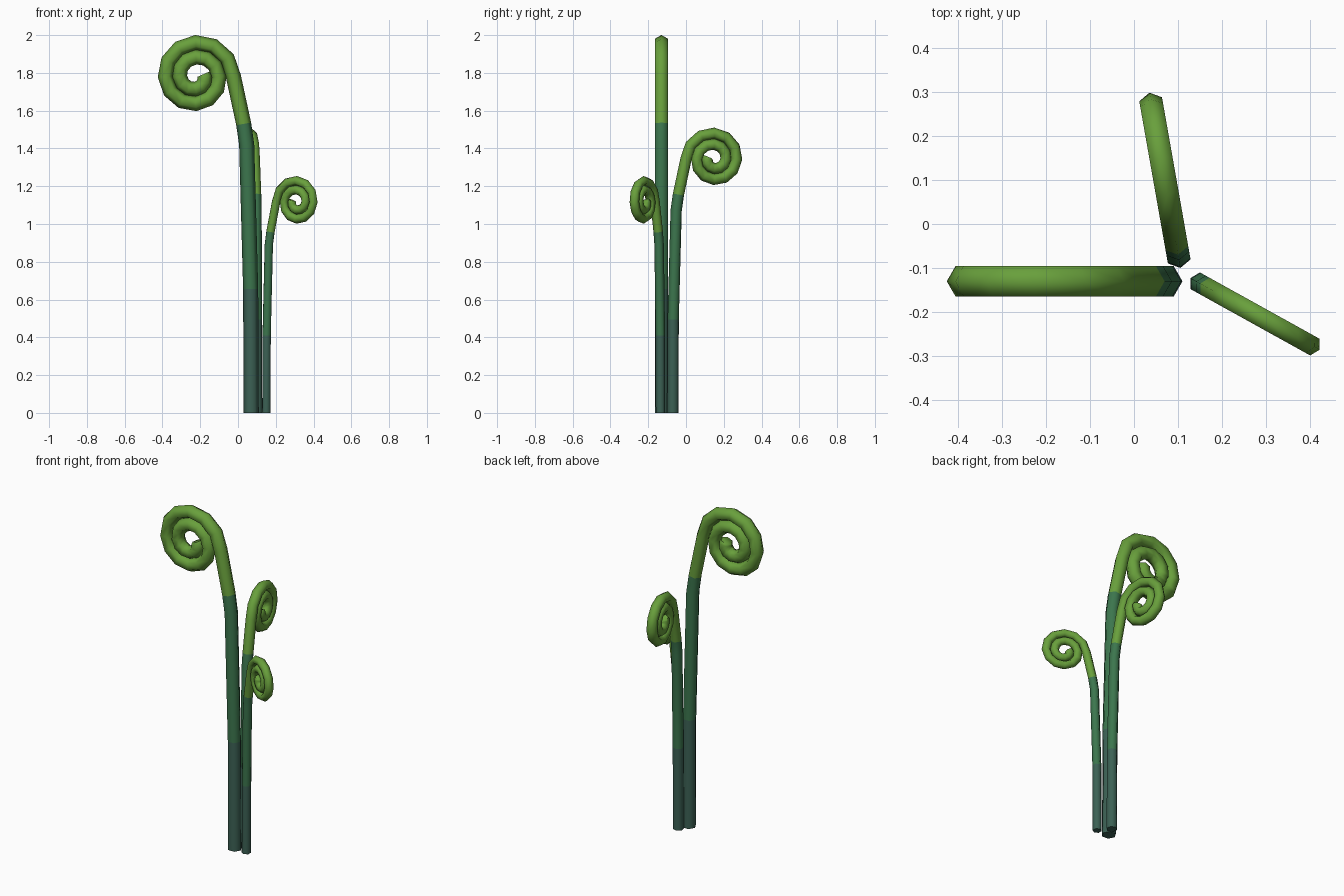
import bpy, bmesh, math
from mathutils import Vector

if "Cube" in bpy.data.objects:
    bpy.data.objects.remove(bpy.data.objects["Cube"])


def material(name, rgb):
    m = bpy.data.materials.new(name)
    m.diffuse_color = (*rgb, 1)
    m.use_nodes = True
    m.node_tree.nodes["Principled BSDF"].inputs["Base Color"].default_value = m.diffuse_color
    return m


MATS = [material("base dark green", (0.045, 0.12, 0.09)),
        material("stem green", (0.045, 0.18, 0.075)),
        material("curl light green", (0.14, 0.35, 0.045))]

# Stem points as (outward, height), then an Archimedean spiral of 30 degree steps
STEM = [(0, 0), (0.003, 0.655), (0.024, 1.42), (0.04, 1.53)]
CENTRE = (0.2935, 1.78)
SIDES = 6


def frond_path():
    pts = [Vector(p) for p in STEM]
    for deg in list(range(0, 721, 30)) + [738]:
        a = math.radians(deg)
        r = 0.1995 - 0.019 * deg / 90
        pts.append(Vector((CENTRE[0] - r * math.cos(a),
                           CENTRE[1] + r * math.sin(a))))
    return pts


def build_frond(name, base, azimuth, scale):
    pts = frond_path()
    az = math.radians(azimuth)
    out = Vector((math.cos(az), math.sin(az), 0))
    side = Vector((-math.sin(az), math.cos(az), 0))
    origin = Vector((*base, 0))
    bm = bmesh.new()
    rings = []
    for i, p in enumerate(pts):
        before = (p - pts[i - 1]).normalized() if i else Vector((0, 1))
        after = (pts[i + 1] - p).normalized() if i + 1 < len(pts) else before
        t = (before + after).normalized()
        if i == 0:
            t = Vector((0, 1))
        n = Vector((t.y, -t.x))          # in-plane normal of the path
        rad = 0.04 if i < len(pts) - 1 else 0.034
        ring = []
        for k in range(SIDES):
            a = 2 * math.pi * k / SIDES
            q = p + n * (rad * math.cos(a))
            pos = out * q.x + side * (rad * math.sin(a)) + Vector((0, 0, q.y))
            ring.append(bm.verts.new(origin + pos * scale))
        rings.append(ring)
    # Tube walls, coloured by position along the frond
    for i in range(len(rings) - 1):
        colour = 0 if i < 1 else 1 if i < len(STEM) - 1 else 2
        for k in range(SIDES):
            j = (k + 1) % SIDES
            f = bm.faces.new((rings[i][k], rings[i][j],
                              rings[i + 1][j], rings[i + 1][k]))
            f.material_index = colour
    # End caps
    bm.faces.new(rings[0])
    bm.faces.new(rings[-1]).material_index = 2
    bmesh.ops.recalc_face_normals(bm, faces=bm.faces)
    for f in bm.faces:
        f.smooth = True
    mesh = bpy.data.meshes.new(name)
    bm.to_mesh(mesh)
    bm.free()
    mesh.set_sharp_from_angle(angle=math.radians(65))
    for m in MATS:
        mesh.materials.append(m)
    ob = bpy.data.objects.new(name, mesh)
    bpy.context.collection.objects.link(ob)


build_frond("tall_frond", (0.07, -0.13), 180, 1.0)
build_frond("middle_frond", (0.10, -0.07), 100, 0.755)
build_frond("short_frond", (0.15, -0.135), -29, 0.627)
